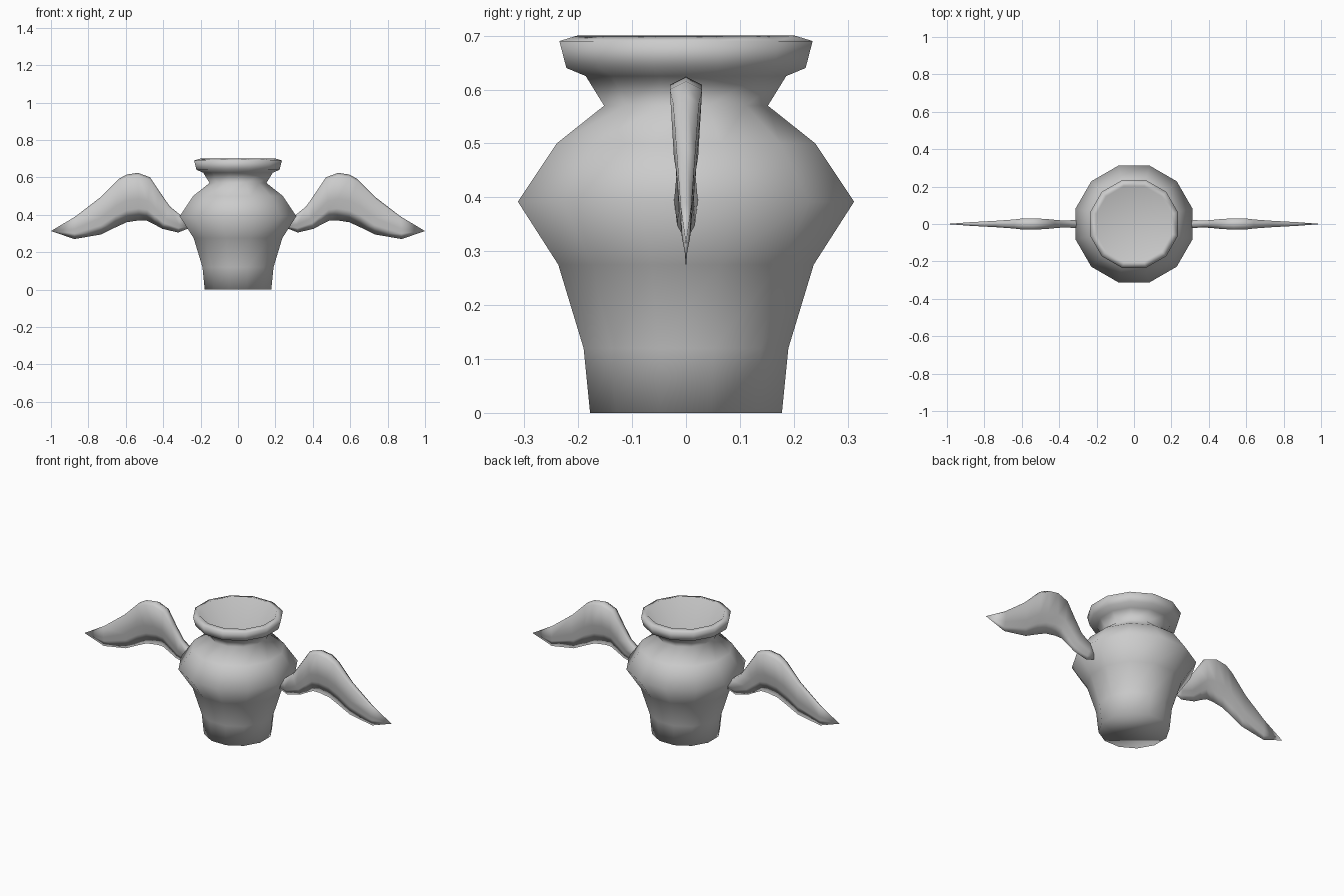
import bpy, bmesh, math

if "Cube" in bpy.data.objects:
    bpy.data.objects.remove(bpy.data.objects["Cube"])

clay = bpy.data.materials.new("pale_grey_clay")
clay.diffuse_color = (0.6, 0.6, 0.6, 1)
clay.use_nodes = True
clay.node_tree.nodes["Principled BSDF"].inputs["Base Color"].default_value = clay.diffuse_color


def finish(bm, name):
    bmesh.ops.recalc_face_normals(bm, faces=bm.faces)
    for f in bm.faces:
        f.smooth = True
    mesh = bpy.data.meshes.new(name)
    bm.to_mesh(mesh)
    bm.free()
    mesh.materials.append(clay)
    obj = bpy.data.objects.new(name, mesh)
    bpy.context.collection.objects.link(obj)
    return obj


def bridge(bm, a, b):
    for i in range(len(a)):
        j = (i + 1) % len(a)
        bm.faces.new((a[i], a[j], b[j], b[i]))


# Twelve-sided pot: half width across flats, height
SIDES = 12
profile = [(.178, 0), (.19, .12), (.237, .275), (.312, .392), (.24, .5),
           (.152, .57), (.186, .625), (.222, .64), (.235, .69), (.202, .70)]
bm = bmesh.new()
rings = []
for half, z in profile:
    r = half / math.cos(math.pi / SIDES)
    angles = [(k + .5) * math.tau / SIDES for k in range(SIDES)]
    rings.append([bm.verts.new((r * math.cos(a), r * math.sin(a), z)) for a in angles])
for a, b in zip(rings, rings[1:]):
    bridge(bm, a, b)
bm.faces.new(rings[0])
# Funnel-shaped inside
pit = bm.verts.new((0, 0, .40))
for i in range(SIDES):
    bm.faces.new((rings[-1][i], rings[-1][(i + 1) % SIDES], pit))
finish(bm, "pot")

# Wing stations: top x, top z, bottom x, bottom z, half thickness
stations = [(.27, .37, .27, .325, .018), (.31, .40, .32, .305, .022),
            (.365, .445, .405, .325, .018), (.42, .525, .45, .35, .022),
            (.47, .60, .49, .37, .027), (.535, .624, .53, .37, .03),
            (.595, .615, .595, .36, .03), (.64, .59, .66, .33, .024),
            (.74, .49, .73, .295, .017), (.87, .39, .875, .27, .010)]
# Section from thick leading edge to thin trailing edge: fraction down, thickness
section = [(0, 0), (.06, 1), (.55, .75), (.75, .25), (1, 0),
           (.75, -.25), (.55, -.75), (.06, -1)]


def wing(name, side):
    bm = bmesh.new()
    loops = []
    for tx, tz, bx, bz, t in stations:
        loops.append([bm.verts.new((side * (tx + (bx - tx) * f), t * w, tz + (bz - tz) * f))
                      for f, w in section])
    for a, b in zip(loops, loops[1:]):
        bridge(bm, a, b)
    bm.faces.new(loops[0])
    tip = bm.verts.new((side, 0, .313))
    last = loops[-1]
    for i in range(len(last)):
        bm.faces.new((last[i], last[(i + 1) % len(last)], tip))
    finish(bm, name)


wing("right_wing", 1)
wing("left_wing", -1)
